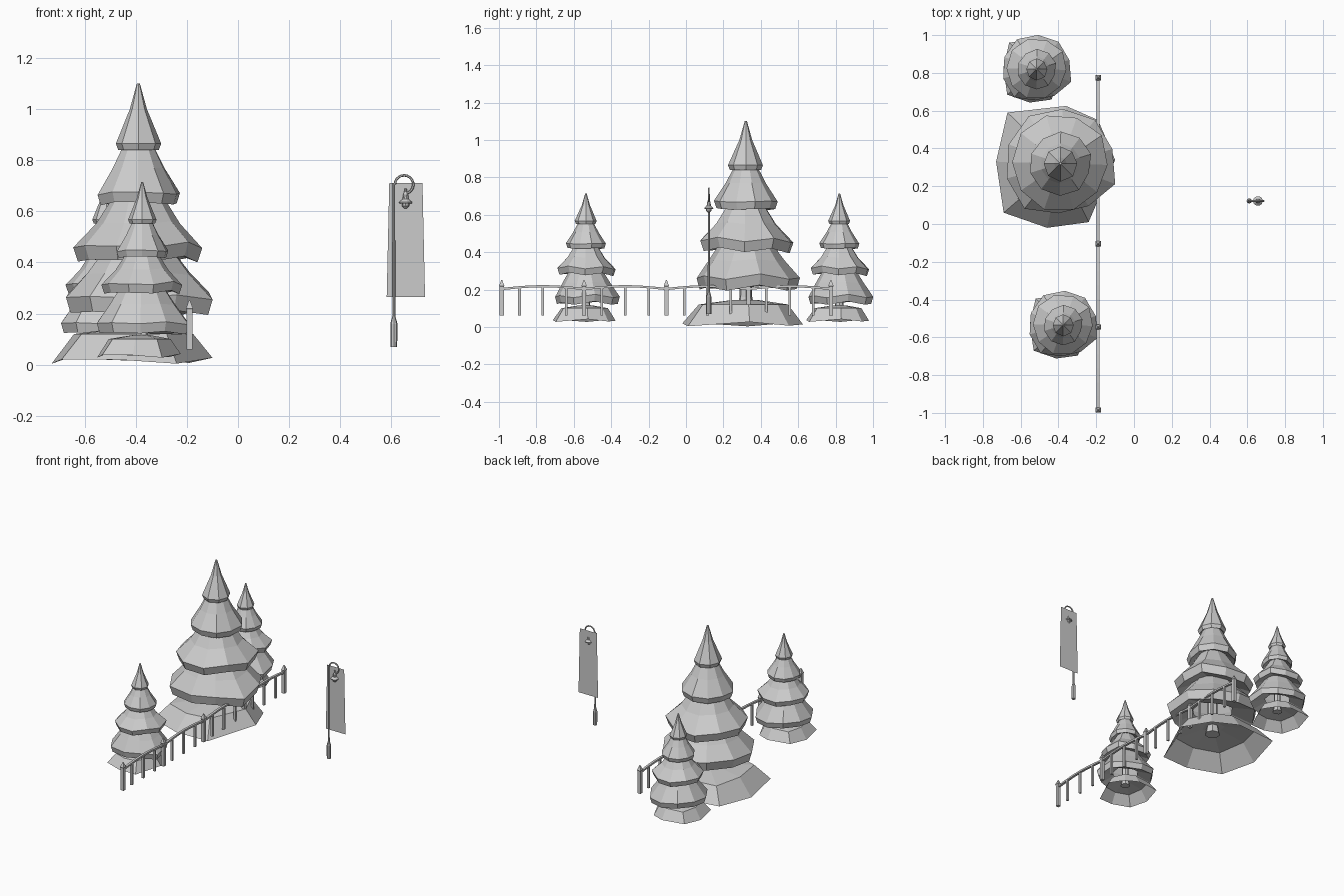
import bpy, bmesh, math, random
from math import sin, cos, pi

if "Cube" in bpy.data.objects:
    bpy.data.objects.remove(bpy.data.objects["Cube"])


def make(name, rings, close_start=False, close_end=False):
    """Skin a stack of equal-length point rings into one flat-shaded object."""
    bm = bmesh.new()
    vr = [[bm.verts.new(p) for p in ring] for ring in rings]
    n = len(rings[0])
    for a, b in zip(vr, vr[1:]):
        for i in range(n):
            j = (i + 1) % n
            bm.faces.new((a[i], a[j], b[j], b[i]))
    if close_start:
        bm.faces.new(vr[0])
    if close_end:
        bm.faces.new(vr[-1])
    bmesh.ops.recalc_face_normals(bm, faces=bm.faces)
    me = bpy.data.meshes.new(name)
    bm.to_mesh(me)
    bm.free()
    ob = bpy.data.objects.new(name, me)
    bpy.context.collection.objects.link(ob)
    return ob


def lathe(name, x, y, profile, n, turn=0.0):
    """Revolve (radius, z) pairs about a vertical axis at x, y."""
    rings = [[(x + r * cos(2 * pi * i / n + turn), y + r * sin(2 * pi * i / n + turn), z)
              for i in range(n)] for r, z in profile]
    return make(name, rings, True, True)


# Tier profiles, from the tip down: (radius, height) from inner top to underside
TIERS = [
    [(.006, 1.10), (.034, 1.0), (.092, .865), (.082, .84), (.045, .86)],
    [(.05, .88), (.105, .77), (.165, .67), (.152, .63), (.08, .67)],
    [(.09, .67), (.165, .555), (.255, .465), (.236, .41), (.12, .45)],
    [(.13, .46), (.21, .36), (.298, .275), (.28, .215), (.13, .26)],
]
# Footprint of the snow mound, relative to the trunk
MOUND = [(.29, .02), (.20, .23), (.03, .305), (-.28, .27),
         (-.34, .01), (-.30, -.26), (-.07, -.34), (.15, -.31)]


def tree(name, x, y, z, s, mound_s, droop):
    rnd = random.Random(4)
    for k, prof in enumerate(TIERS):
        n = 8 if k == 0 else 10
        turn = .3 * k
        jr = [rnd.uniform(-.05, .05) for _ in range(n)]
        jz = [rnd.uniform(-.5, .5) * .03 * k / 2 for _ in range(n)]
        rings = []
        for lv, (r, h) in enumerate(prof):
            w = (0, .4, 1, 1, .6)[lv]
            ring = []
            for i in range(n):
                a = 2 * pi * i / n + turn
                rr = r * (1 + jr[i] * w)
                # the lowest skirt is pulled in at the front
                if k == 3 and sin(a) < -.8:
                    rr *= 1 - .1 * w
                hh = h + jz[i] * w - (droop * w if k == 3 else 0)
                ring.append((x + s * rr * cos(a), y + s * rr * sin(a), z + s * hh))
            rings.append(ring)
        make(f"{name}_branches_{k + 1}", rings, True, k < 3)

    # Trunk
    lathe(name + "_trunk", x, y, [(.05 * s, z + .09 * s), (.035 * s, z + .16 * s),
                                  (.03 * s, z + .5 * s)], 7)
    # Snow mound, open underneath
    m = s * mound_s
    rings = []
    for f, h in ((1, .015), (.74, .12), (.2, .145)):
        rings.append([(x + m * f * px, y + m * f * py,
                       z + s * (h + (.012 * cos(i * 2.3) if f == 1 else 0)))
                      for i, (px, py) in enumerate(MOUND)])
    make(name + "_snow_mound", rings, False, True)


tree("large_tree", -.39, .32, 0, 1, 1, 0)
tree("small_tree_back", -.515, .82, .025, .627, .83, .045)
tree("small_tree_front", -.375, -.535, .025, .627, .83, .045)


# Fence
FX = -.19


def square(name, x, y, levels):
    lathe(name, x, y, [(h * math.sqrt(2), z) for h, z in levels], 4, pi / 4)


for i in range(5):
    y = -.985 + .44 * i
    square(f"fence_post_{i}", FX, y, [(.011, .06), (.011, .215), (.014, .22), (.002, .252)])
    if i == 4:
        break
    for j in range(3):
        square(f"fence_picket_{i}_{j}", FX, y + .095 + .125 * j, [(.007, .06), (.007, .21)])
    # arched rail between posts
    rail = []
    for t in range(7):
        zc = .203 + .015 * sin(pi * t / 6)
        yy = y + .44 * t / 6
        rail.append([(FX + a, yy, zc + b) for a, b in
                     ((-.008, -.006), (.008, -.006), (.008, .006), (-.008, .006))])
    make(f"fence_rail_{i}", rail, True, True)

# Lamp post
LX, LY = .61, .122
lathe("lamp_base", LX, LY, [(.013, .07), (.014, .16), (.006, .19)], 8)
lathe("lamp_pole", LX, LY, [(.006, .18), (.005, .71)], 8)

# Curled hook
cx, cz, R = .650, .705, .036
path = [(cx + R * cos(a), cz + R * sin(a), a)
        for a in (pi - t * 1.45 * pi / 14 for t in range(15))]
hook = [[(px + .005 * cos(b) * cos(a), LY + .005 * sin(b), pz + .005 * cos(b) * sin(a))
         for b in (2 * pi * i / 6 for i in range(6))] for px, pz, a in path]
make("lamp_hook", hook, True, True)

# Lantern with shade and bulb
lathe("lantern_shade", .656, LY, [(.004, .69), (.006, .675), (.010, .665), (.012, .648),
                                  (.026, .636), (.024, .631)], 10)
lathe("lantern_bulb", .656, LY, [(.015, .633), (.014, .62), (.006, .612)], 8)

# Thin hanging panel behind the pole
me = bpy.data.meshes.new("hanging_panel")
me.from_pydata([(.582, .13, .265), (.732, .13, .265), (.722, .13, .71), (.592, .13, .71)],
               [], [(0, 1, 2, 3)])
bpy.context.collection.objects.link(bpy.data.objects.new("hanging_panel", me))
